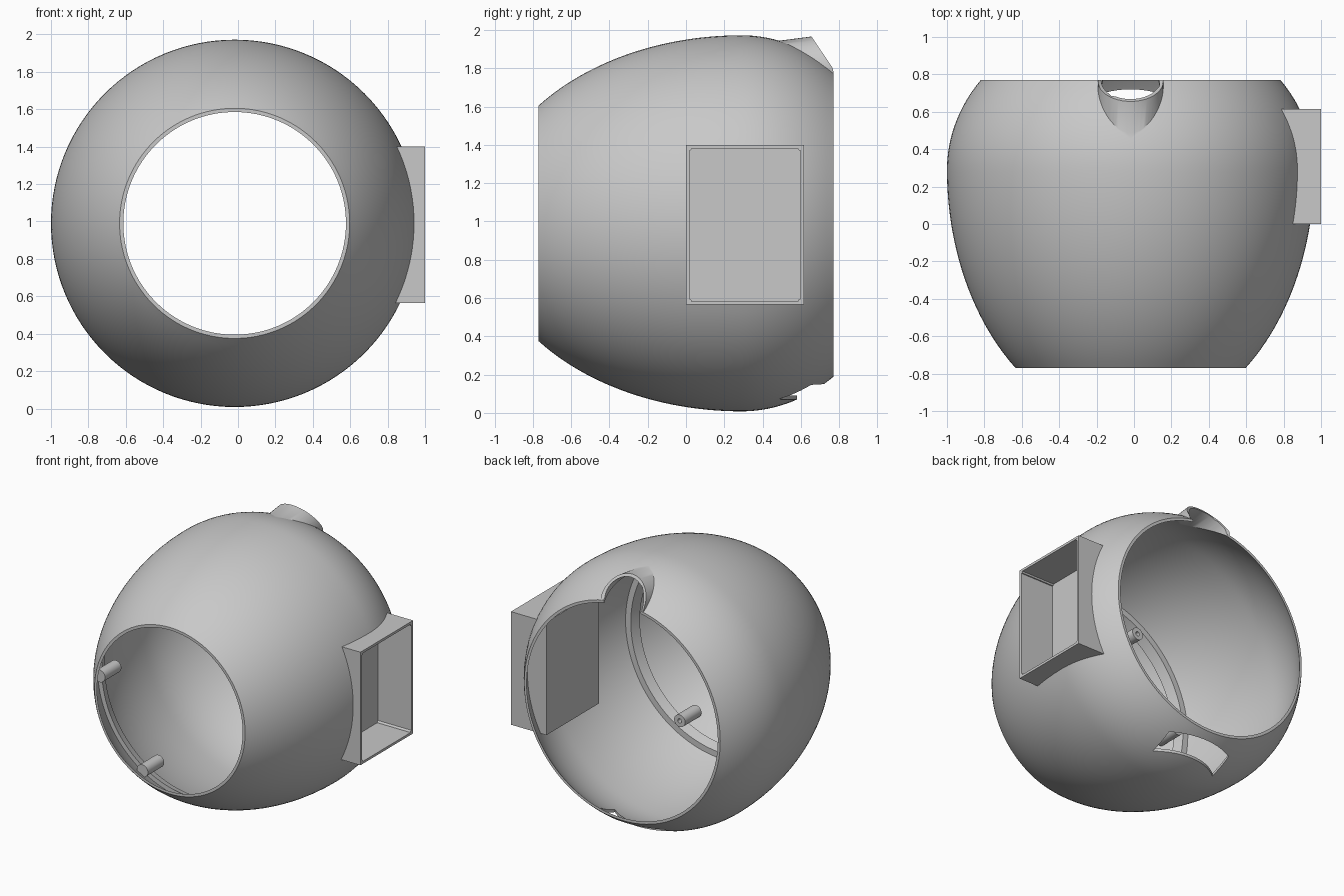
import bpy, bmesh, math

if "Cube" in bpy.data.objects:
    bpy.data.objects.remove(bpy.data.objects["Cube"], do_unlink=True)

CX, CZ = -0.018, 0.99          # axis of the egg, running along y
HALF, WALL = 0.77, 0.02

grey = bpy.data.materials.new("light_grey")
grey.use_nodes = True
grey.diffuse_color = (0.58, 0.58, 0.58, 1)
grey.node_tree.nodes["Principled BSDF"].inputs["Base Color"].default_value = (0.58, 0.58, 0.58, 1)


def make(name, bm):
    bmesh.ops.recalc_face_normals(bm, faces=bm.faces)
    me = bpy.data.meshes.new(name)
    bm.to_mesh(me)
    bm.free()
    me.materials.append(grey)
    ob = bpy.data.objects.new(name, me)
    bpy.context.collection.objects.link(ob)
    return ob


def loft(name, rings, capped=True):
    """Bridge successive rings of points; cap the ends, or join last to first."""
    bm = bmesh.new()
    loops = [[bm.verts.new(p) for p in ring] for ring in rings]
    pairs = list(zip(loops, loops[1:]))
    if not capped:
        pairs.append((loops[-1], loops[0]))
    n = len(loops[0])
    for a, b in pairs:
        for i in range(n):
            j = (i + 1) % n
            bm.faces.new((a[i], a[j], b[j], b[i]))
    if capped:
        bm.faces.new(loops[0])
        bm.faces.new(loops[-1])
    return make(name, bm)


def circle(y, r, x=CX, z=CZ, n=128):
    return [(x + r * math.cos(2 * math.pi * i / n), y, z + r * math.sin(2 * math.pi * i / n))
            for i in range(n)]


def box(name, lo, hi):
    bm = bmesh.new()
    bmesh.ops.create_cube(bm, size=1)
    for v in bm.verts:
        v.co = [(a + b) / 2 + c * (b - a) for a, b, c in zip(lo, hi, v.co)]
    return make(name, bm)


def activate(ob):
    bpy.ops.object.select_all(action='DESELECT')
    bpy.context.view_layer.objects.active = ob
    ob.select_set(True)


def combine(ob, other, operation='DIFFERENCE'):
    activate(ob)
    m = ob.modifiers.new("cut", 'BOOLEAN')
    m.operation, m.solver, m.object = operation, 'EXACT', other
    bpy.ops.object.modifier_apply(modifier=m.name)
    bpy.data.objects.remove(other, do_unlink=True)


def smooth(ob):
    activate(ob)
    bpy.ops.object.shade_smooth_by_angle(angle=math.radians(30))


def egg_radius(y):
    a = 1.36 if y < 0.29 else 0.83
    return 0.982 * math.sqrt(1 - ((y - 0.29) / a) ** 2)


# Egg shell, open at both ends
ys = [-HALF + 2 * HALF * i / 44 for i in range(45)]
shell = loft("egg_shell", [circle(y, egg_radius(y)) for y in ys])
hollow_rings = [circle(y, egg_radius(y) - WALL) for y in ys]
hollow = loft("hollow", [circle(-0.9, egg_radius(-HALF) - WALL)] + hollow_rings
              + [circle(0.9, egg_radius(HALF) - WALL)])


# Cable hood at the top of the back rim
def hood_part(name, r, start, extra):
    def axis_z(y):
        return 1.79 + 0.13 * (y - 0.65)
    first = circle(start, r, CX, axis_z(start), 48)
    last = []
    for x, _, z in circle(0, r, CX, 1.79, 48):
        y = min(HALF, HALF - 0.62 * (z - 1.78)) + extra
        last.append((x, y, z + 0.13 * (y - 0.65)))
    return loft(name, [first, last])


combine(shell, hood_part("hood", 0.175, 0.4, 0), 'UNION')
combine(shell, hollow)
combine(shell, hood_part("hood_bore", 0.155, 0.35, 0.1))

# Curved slot through the bottom
slot = []
for i in range(25):
    x = -0.26 + 0.52 * i / 24
    near, far = [0.18 + math.sqrt(r * r - x * x) for r in (0.40, 0.54)]
    slot.append([(CX + x, near, -0.1), (CX + x, far, -0.1), (CX + x, far, 0.4), (CX + x, near, 0.4)])
combine(shell, loft("slot", slot))

# Opening for the side tray
LO, HI = (0.71, 0.0, 0.565), (1.0, 0.615, 1.4)
combine(shell, box("tray_opening", LO, (1.2, HI[1], HI[2])))
smooth(shell)

# Open tray on the model's left side
tray = box("side_tray", LO, HI)
combine(tray, box("tray_hollow", [c + 0.018 for c in LO], (1.2, HI[1] - 0.018, HI[2] - 0.018)))

# Small corner posts in the tray
for k, (y, z) in enumerate([(y, z) for y in (0.018, 0.597) for z in (0.583, 1.382)]):
    ring = [(y + 0.012 * math.cos(t * math.pi / 6), z + 0.012 * math.sin(t * math.pi / 6)) for t in range(12)]
    smooth(loft(f"tray_corner_post_{k + 1}", [[(x, a, b) for a, b in ring] for x in (0.72, 0.999)]))

# Ledge ring inside the front opening
ledge = loft("inner_ledge", [circle(y, r) for y, r in
                             ((-0.5, 0.79), (-0.43, 0.82), (-0.43, 0.77), (-0.5, 0.745))], capped=False)
smooth(ledge)

# Screw bosses around the ledge
for k, deg in enumerate((60, 120, 180, 240, 300)):
    t = math.radians(deg)
    x, z = CX + 0.70 * math.cos(t), CZ + 0.70 * math.sin(t)
    boss = loft(f"screw_boss_{k + 1}", [circle(y, 0.045, x, z, 32) for y in (-0.59, -0.4)])
    combine(boss, loft("screw_hole", [circle(y, 0.016, x, z, 16) for y in (-0.5, -0.3)]))
    smooth(boss)
